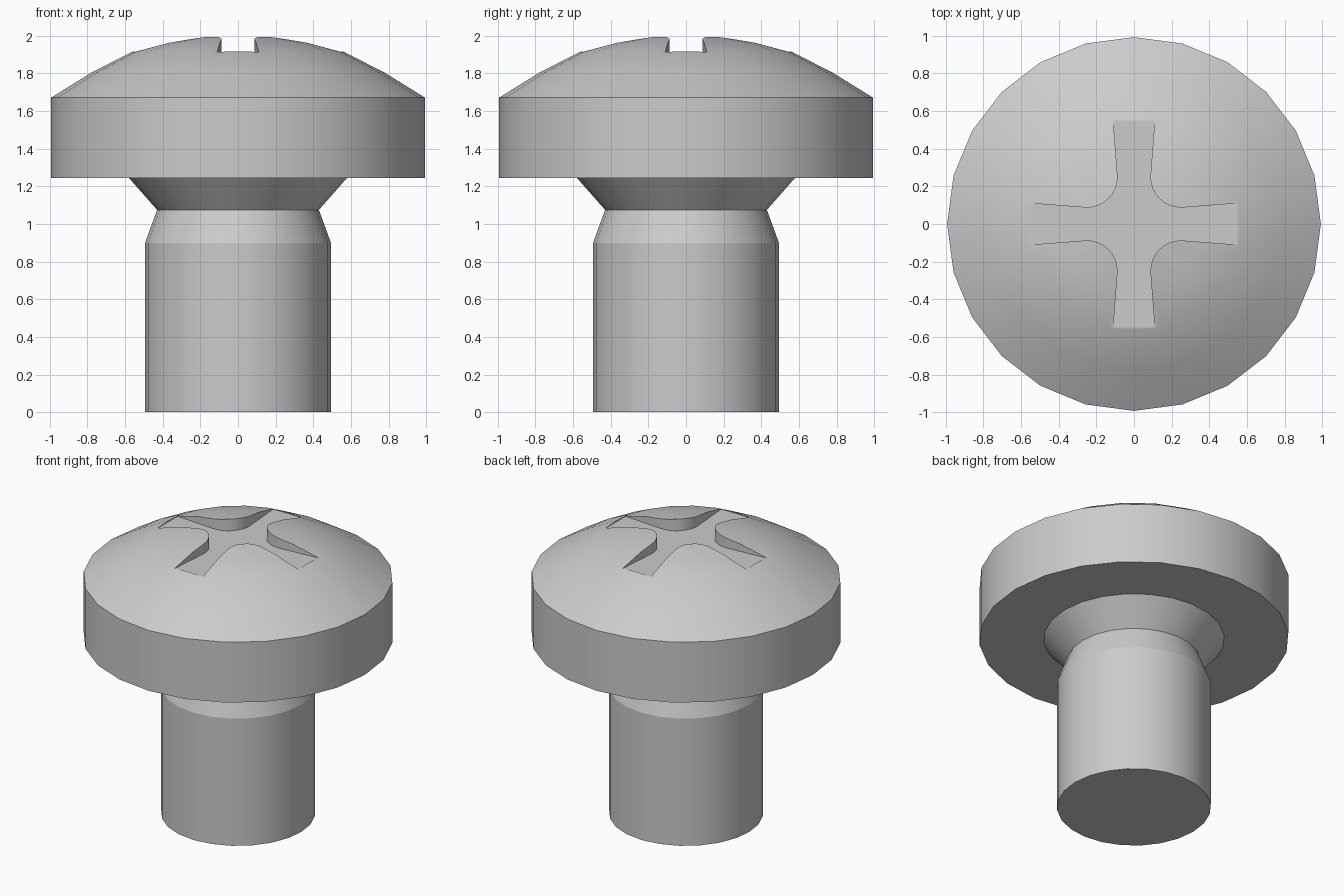
import bpy, bmesh, math

if "Cube" in bpy.data.objects:
    bpy.data.objects.remove(bpy.data.objects["Cube"])

SIDES = 24
steel = bpy.data.materials.new("steel grey")
steel.diffuse_color = (0.6, 0.6, 0.6, 1)
steel.use_nodes = True
steel.node_tree.nodes["Principled BSDF"].inputs["Base Color"].default_value = steel.diffuse_color


def make_object(name, bm):
    bmesh.ops.recalc_face_normals(bm, faces=bm.faces[:])
    mesh = bpy.data.meshes.new(name)
    bm.to_mesh(mesh)
    bm.free()
    mesh.materials.append(steel)
    obj = bpy.data.objects.new(name, mesh)
    bpy.context.collection.objects.link(obj)
    return obj


def lathe(name, profile):
    """Revolve (radius, height) points, closing both ends with flat caps."""
    bm = bmesh.new()
    angles = [2 * math.pi * i / SIDES for i in range(SIDES)]
    rings = [[bm.verts.new((r * math.cos(a), r * math.sin(a), z)) for a in angles]
             for r, z in profile]
    for low, high in zip(rings, rings[1:]):
        for i in range(SIDES):
            j = (i + 1) % SIDES
            bm.faces.new((low[i], low[j], high[j], high[i]))
    bm.faces.new(rings[0][::-1])
    bm.faces.new(rings[-1])
    return make_object(name, bm)


# Whole screw: shank, tapered neck, flared collar, head rim and shallow dome
screw = lathe("screw", [
    (0.494, 0), (0.494, 0.9), (0.43, 1.075), (0.58, 1.245),
    (0.993, 1.245), (0.993, 1.672), (0.78, 1.804), (0.565, 1.914),
    (0.38, 1.963), (0.2, 1.994), (0.08, 2.0)])

# Cross recess: flared arms joined by rounded inner corners
FLOOR = 1.912
quarter = [(0.55, -0.11), (0.55, 0.11)]
for k in range(9):
    a = math.radians(270 - 90 * k / 8)
    quarter.append((0.25 + 0.163 * math.cos(a), 0.25 + 0.163 * math.sin(a)))
outline = []
for q in range(4):
    c, s = round(math.cos(q * math.pi / 2)), round(math.sin(q * math.pi / 2))
    outline += [(x * c - y * s, x * s + y * c) for x, y in quarter]

bm = bmesh.new()
base = bm.faces.new([bm.verts.new((x, y, FLOOR)) for x, y in outline])
top = bmesh.ops.extrude_face_region(bm, geom=[base])["geom"]
bmesh.ops.translate(bm, vec=(0, 0, 0.3),
                    verts=[v for v in top if isinstance(v, bmesh.types.BMVert)])
cutter = make_object("cross_recess_cutter", bm)

cut = screw.modifiers.new("cross recess", 'BOOLEAN')
cut.operation = 'DIFFERENCE'
cut.solver = 'EXACT'
cut.object = cutter
bpy.context.view_layer.objects.active = screw
screw.select_set(True)
bpy.ops.object.modifier_apply(modifier=cut.name)
bpy.data.objects.remove(cutter)

# Smooth round surfaces, crisp rims and recess edges
bpy.ops.object.shade_smooth_by_angle(angle=math.radians(18))
